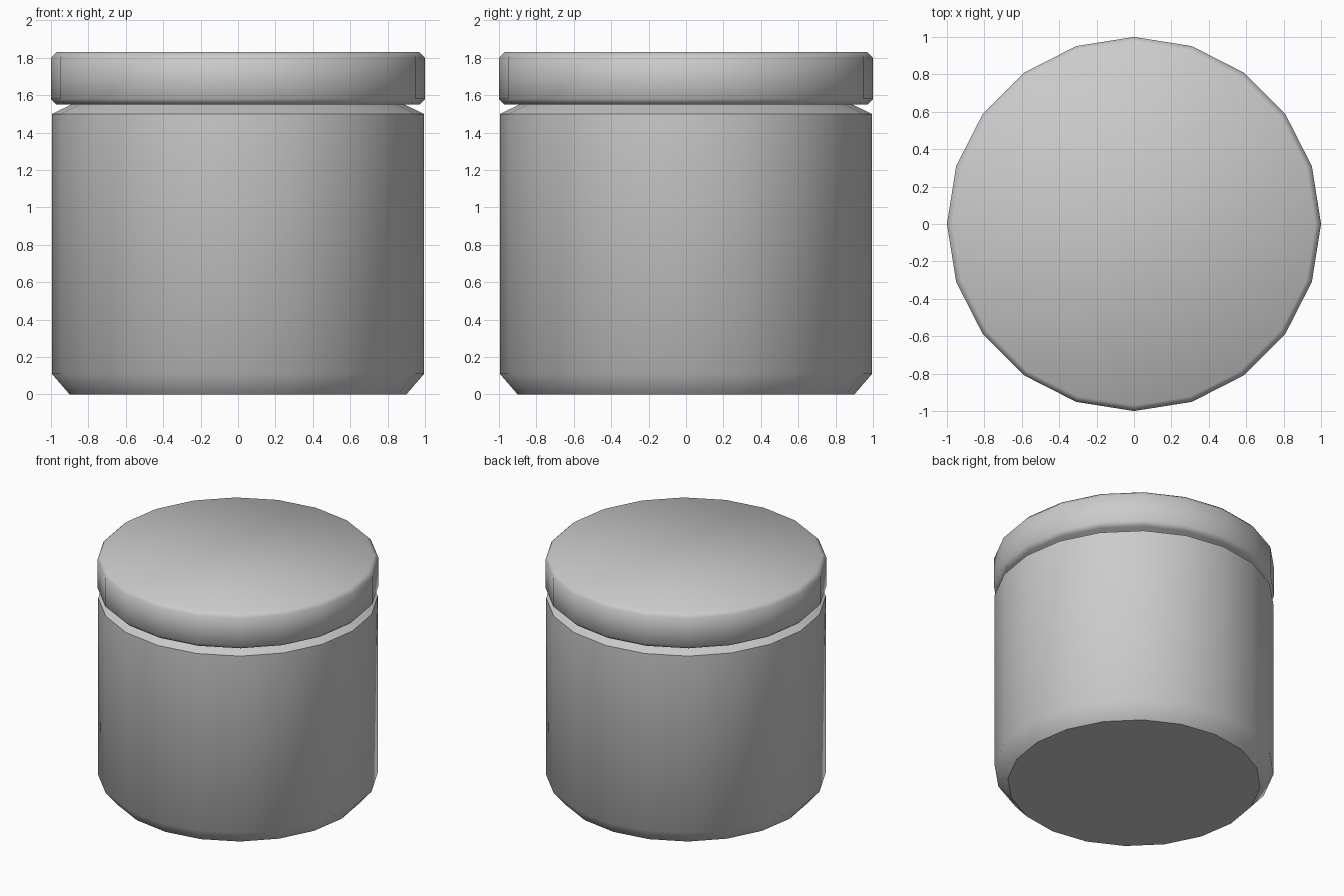
import bpy, bmesh, math

if "Cube" in bpy.data.objects:
    bpy.data.objects.remove(bpy.data.objects["Cube"])

SIDES = 20


def lathe(name, profile):
    """Closed 20-sided turned part from (radius, height) points."""
    bm = bmesh.new()
    rings = []
    for r, z in profile:
        rings.append([bm.verts.new((r * math.cos(2 * math.pi * i / SIDES),
                                    r * math.sin(2 * math.pi * i / SIDES), z))
                      for i in range(SIDES)])
    for low, high in zip(rings, rings[1:]):
        for i in range(SIDES):
            j = (i + 1) % SIDES
            bm.faces.new((low[i], low[j], high[j], high[i]))
    bm.faces.new(rings[0][::-1])
    bm.faces.new(rings[-1])
    mesh = bpy.data.meshes.new(name)
    bm.to_mesh(mesh)
    bm.free()
    obj = bpy.data.objects.new(name, mesh)
    bpy.context.collection.objects.link(obj)
    bpy.ops.object.select_all(action='DESELECT')
    bpy.context.view_layer.objects.active = obj
    obj.select_set(True)
    bpy.ops.object.shade_smooth_by_angle(angle=math.radians(47))
    return obj


# Jar body: chamfered foot, straight wall, sloped shoulder, short neck inside the lid
lathe("jar_body", [(0.90, 0), (0.995, 0.11), (0.995, 1.50), (0.88, 1.555), (0.88, 1.60)])

# Lid: disc with small chamfers on both rims
lathe("jar_lid", [(0.97, 1.55), (1.0, 1.58), (1.0, 1.80), (0.97, 1.83)])
